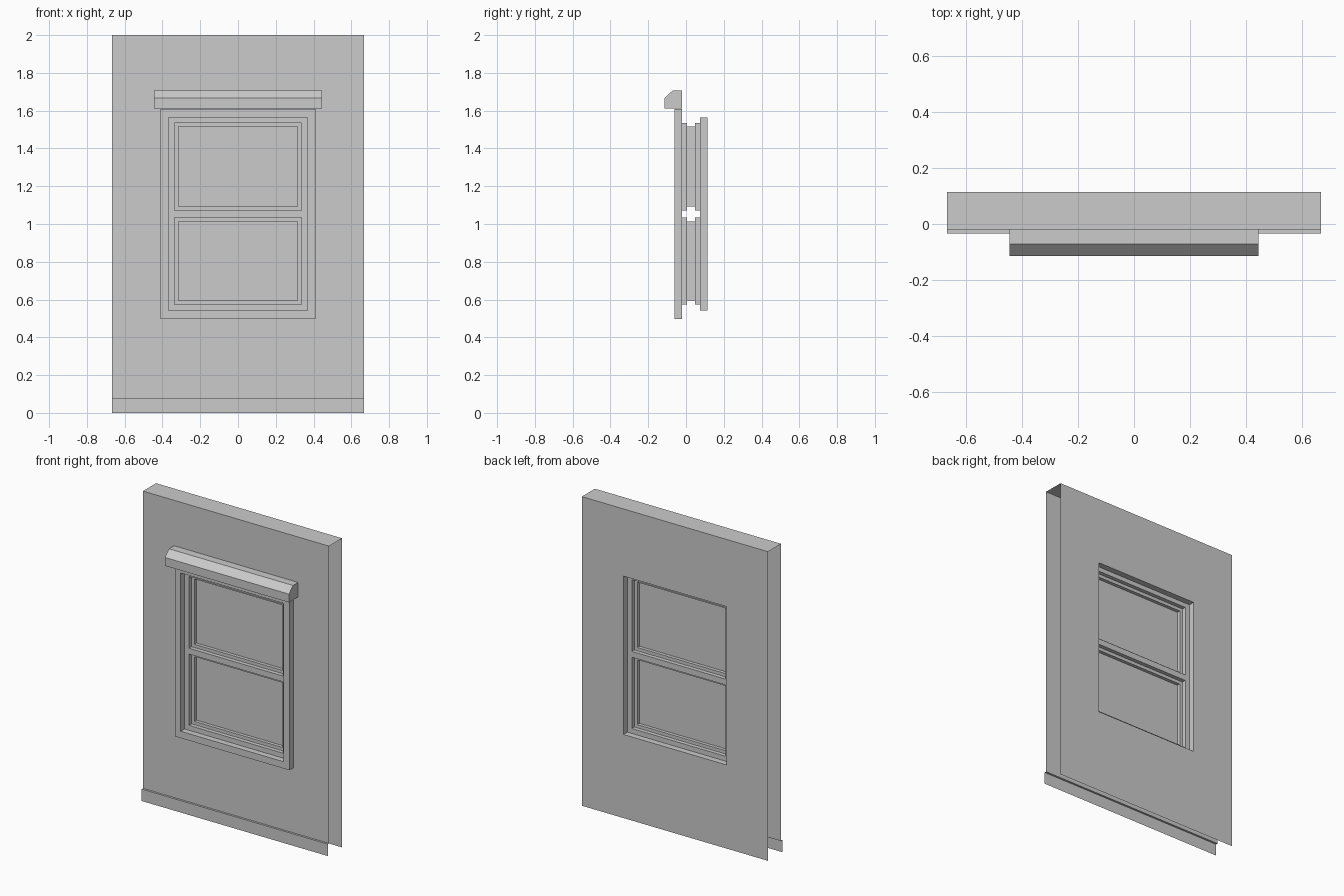
import bpy

if "Cube" in bpy.data.objects:
    bpy.data.objects.remove(bpy.data.objects["Cube"])

HALF_W, TOP = 0.666, 2.0
BASE_TOP = 0.077
WALL_F, WALL_B = -0.02, 0.1135      # front and back wall planes
MID = 0.0267                        # glass plane, the window's symmetry plane
TRIM_F = -0.06


def rect(half_x, z0, z1, y):
    return [(-half_x, y, z0), (half_x, y, z0), (half_x, y, z1), (-half_x, y, z1)]


def strips(*rects):
    """Bands of quads linking successive rectangles, facing the front."""
    return [[a[i], a[(i + 1) % 4], b[(i + 1) % 4], b[i]]
            for a, b in zip(rects, rects[1:]) for i in range(4)]


def flip(faces):
    return [f[::-1] for f in faces]


def mirror_back(faces):
    """Mirror faces across the glass plane."""
    return flip([[(x, 2 * MID - y, z) for x, y, z in f] for f in faces])


def sweep(profile, half_x):
    """Stretch an open (y, z) profile along x."""
    return [[(-half_x, *a), (half_x, *a), (half_x, *b), (-half_x, *b)]
            for a, b in zip(profile, profile[1:])]


def build(name, faces):
    verts = []
    index = {}
    polys = []
    for f in faces:
        poly = []
        for v in f:
            key = tuple(round(c, 5) for c in v)
            if key not in index:
                index[key] = len(verts)
                verts.append(key)
            poly.append(index[key])
        polys.append(poly)
    mesh = bpy.data.meshes.new(name)
    mesh.from_pydata(verts, [], polys)
    mesh.update()
    obj = bpy.data.objects.new(name, mesh)
    bpy.context.collection.objects.link(obj)
    return obj


outer = (0.41, 0.497, 1.61)
inner = (0.368, 0.541, 1.565)
sash = (0.336, 0.573, 1.536)
rail = (1.034, 1.072)
sash_y, bead_y = -0.021, 0.005

# Wall shell: front and back skins with openings, and the top; sides and bottom open
front = strips(rect(HALF_W, BASE_TOP, TOP, WALL_F), rect(*outer, WALL_F))
back = flip(strips(rect(HALF_W, 0, TOP, WALL_B), rect(*inner, WALL_B)))
build("wall", front + back + sweep([(WALL_F, TOP), (WALL_B, TOP)], HALF_W))

# Skirting board
build("skirting_board", sweep([(-0.033, 0), (-0.033, BASE_TOP), (WALL_F, BASE_TOP)], HALF_W))

# Raised trim around the front opening
build("window_trim", strips(rect(*outer, WALL_F), rect(*outer, TRIM_F),
                            rect(*inner, TRIM_F), rect(*inner, sash_y)))

# Reveal of the back opening
build("back_reveal", flip(strips(rect(*inner, WALL_B), rect(*inner, 2 * MID - sash_y))))

# Sash frame with its middle rail, same on both sides
frame = strips(rect(*inner, sash_y), rect(*sash, sash_y))
frame.append(rect(sash[0], *rail, sash_y))

# Stepped glazing beads and glass for the two panes
panes = {"lower": (sash[1], rail[0]), "upper": (rail[1], sash[2])}
for name, (z0, z1) in panes.items():
    glass = (0.315, z0 + 0.021, z1 - 0.021)
    frame += strips(rect(sash[0], z0, z1, sash_y), rect(sash[0], z0, z1, bead_y),
                    rect(*glass, bead_y), rect(*glass, MID))
    build(name + "_glass", [rect(*glass, MID)])
build("sash_frame", frame + mirror_back(frame))

# Chamfered hood above the window
hood = [(WALL_F, 1.612), (-0.1135, 1.612), (-0.1135, 1.666), (-0.072, 1.706), (WALL_F, 1.706)]
ends = [[(-0.444, *p) for p in hood[::-1]], [(0.444, *p) for p in hood]]
build("window_hood", flip(flip(sweep(hood, 0.444))) + flip(ends))
